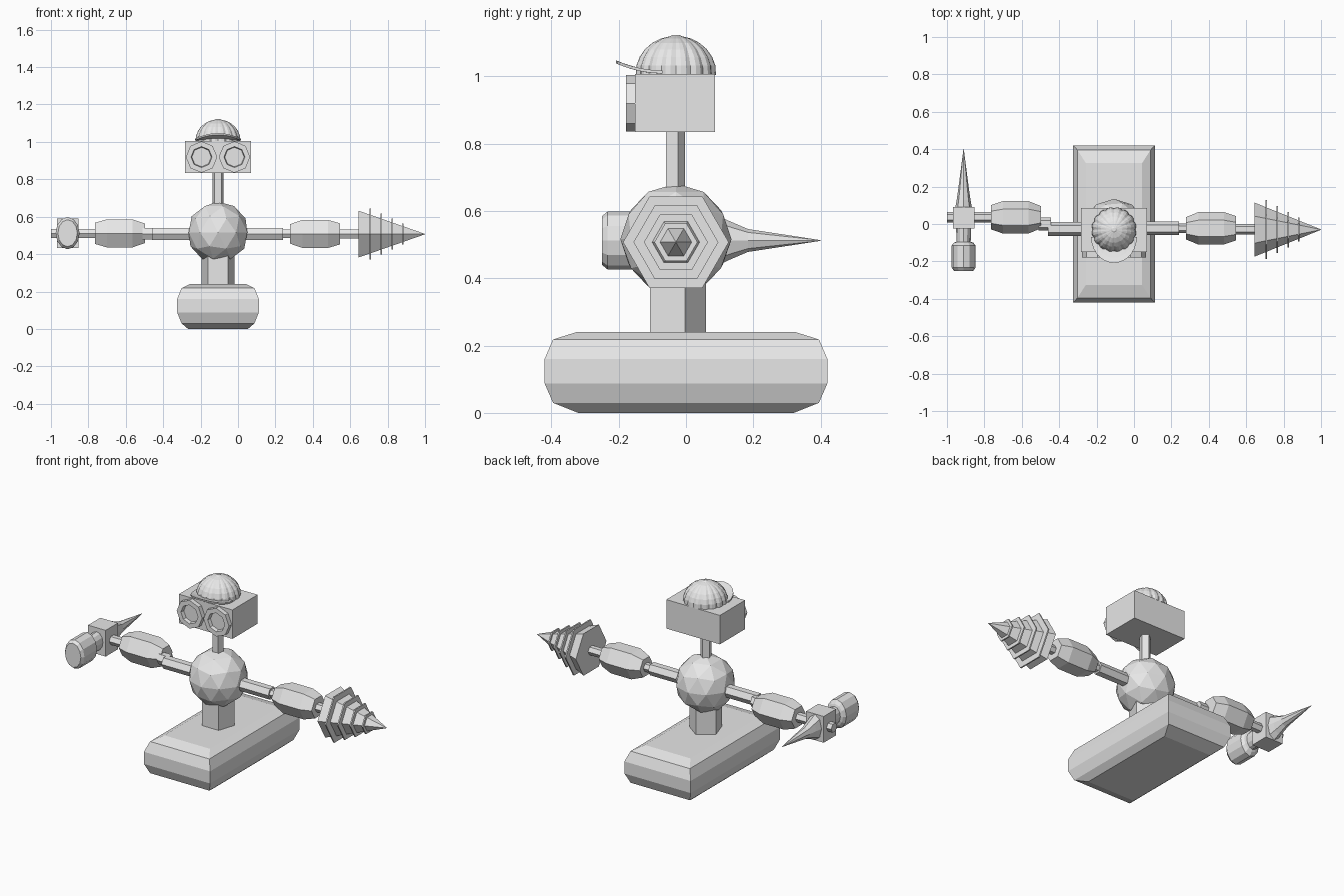
import bpy, bmesh, math

if "Cube" in bpy.data.objects:
    bpy.data.objects.remove(bpy.data.objects["Cube"])

grey = bpy.data.materials.new("plain grey")
grey.diffuse_color = (0.8, 0.8, 0.8, 1)
grey.use_nodes = True
grey.node_tree.nodes["Principled BSDF"].inputs["Base Color"].default_value = grey.diffuse_color


def finish(name, bm):
    bmesh.ops.recalc_face_normals(bm, faces=bm.faces)
    me = bpy.data.meshes.new(name)
    bm.to_mesh(me)
    bm.free()
    me.materials.append(grey)
    ob = bpy.data.objects.new(name, me)
    bpy.context.collection.objects.link(ob)
    return ob


def skin(bm, loops):
    """Bridge closed loops of coordinates and cap both ends."""
    rows = [[bm.verts.new(p) for p in loop] for loop in loops]
    n = len(rows[0])
    for a, b in zip(rows, rows[1:]):
        for i in range(n):
            j = (i + 1) % n
            bm.faces.new((a[i], a[j], b[j], b[i]))
    bm.faces.new(rows[0])
    bm.faces.new(rows[-1])


def loft(name, axis, centre, rings, n, phase=0, ripple=(1,)):
    """Rings are (position on axis, radius a, radius b); centre is the other two coordinates."""
    loops = []
    for t, ra, rb in rings:
        loop = []
        for i in range(n):
            ang = math.radians(phase) + 2 * math.pi * i / n
            k = ripple[i % len(ripple)]
            a = centre[0] + ra * k * math.cos(ang)
            b = centre[1] + rb * k * math.sin(ang)
            loop.append({'x': (t, a, b), 'y': (a, t, b), 'z': (a, b, t)}[axis])
        loops.append(loop)
    bm = bmesh.new()
    skin(bm, loops)
    return finish(name, bm)


def rod(name, x0, x1, y, r, z=0.508):
    return loft(name, 'x', (y, z), [(x0, r, r), (x1, r, r)], 6)


def box(name, lo, hi):
    bm = bmesh.new()
    bmesh.ops.create_cube(bm, size=1)
    for v in bm.verts:
        v.co = [(l + h) / 2 + c * (h - l) for c, l, h in zip(v.co, lo, hi)]
    return finish(name, bm)


CX, CY = -0.107, -0.03

# Base: rounded slab made of stacked rectangles
bm = bmesh.new()
levels = [(0, .16, .32), (.03, .195, .395), (.088, .218, .42),
          (.16, .218, .42), (.218, .195, .395), (.24, .15, .325)]
skin(bm, [[(CX + sx * hx, sy * hy, z) for sx, sy in ((-1, -1), (1, -1), (1, 1), (-1, 1))]
          for z, hx, hy in levels])
finish("base", bm)

# Five-sided waist and neck
loft("waist", 'z', (CX, -.032), [(.23, .092, .092), (.42, .092, .092)], 5, 90)
loft("neck", 'z', (CX, -.034), [(.62, .031, .031), (.84, .031, .031)], 5, 90)

# Faceted ball body
bm = bmesh.new()
bmesh.ops.create_icosphere(bm, subdivisions=2, radius=.165)
bmesh.ops.translate(bm, vec=(CX, CY, .516), verts=bm.verts)
finish("body", bm)

# Head and recessed eight-sided eyes
box("head", (-.283, -.151, .834), (.069, .086, 1.006))
for side, s in (("left", -1), ("right", 1)):
    loft("eye_" + side, 'y', (CX + s * .088, .919),
         [(-.148, .084, .084), (-.178, .084, .084), (-.178, .056, .056), (-.157, .052, .052)], 8)

# Ribbed cap
dome = [(1.004, .12, .12)]
for deg in (12, 26, 40, 54, 68, 82):
    a = math.radians(deg)
    dome.append((1.008 + .112 * math.sin(a), .121 * math.cos(a), .121 * math.cos(a)))
loft("cap", 'z', (CX, CY), dome, 48, 0, (.95, 1, 1))
loft("cap_button", 'z', (CX, CY), [(1.1, .018, .018), (1.118, .018, .018), (1.123, .01, .01)], 8)

# Cap brim: half-oval plate bending upward to the front
bm = bmesh.new()
grid = []
steps = 14
for lift in (0, .009):
    rows = []
    for r in (.4, .6, .8, 1):
        row = []
        for i in range(steps + 1):
            a = math.pi + math.pi * i / steps
            f = -r * math.sin(a)
            row.append(bm.verts.new((CX + .122 * r * math.cos(a), -.07 - .138 * f,
                                     1.008 + .03 * f * f + lift)))
        rows.append(row)
    grid.append(rows)
for rows in grid:
    for a, b in zip(rows, rows[1:]):
        for i in range(steps):
            bm.faces.new((a[i], a[i + 1], b[i + 1], b[i]))
low, high = grid
for k in (0, -1):
    for i in range(steps):
        bm.faces.new((low[k][i], low[k][i + 1], high[k][i + 1], high[k][i]))
for i in (0, -1):
    for k in range(3):
        bm.faces.new((low[k][i], low[k + 1][i], high[k + 1][i], high[k][i]))
finish("cap_brim", bm)

# Drill arm
sleeve = [(.278, .06), (.345, .087), (.48, .087), (.545, .065)]
rod("drill_upper_arm", -.02, .24, -.023, .037)
rod("drill_elbow", .2, .3, -.023, .026)
loft("drill_forearm", 'x', (-.023, .508), [(x, r, r) for x, r in sleeve], 6)
rod("drill_shaft", .53, .66, -.028, .027)

# Drill: six-sided cone with thin flanges
loft("drill_cone", 'x', (-.03, .507), [(.645, .144, .144), (1.0, .001, .001)], 6)
for i in range(4):
    x, r = .706 + i * .0587, .157 - i * .031
    loft("drill_flange_%d" % (i + 1), 'x', (-.03, .507),
         [(x - .004, r, r), (x + .004, r, r)], 6)

# Hammer arm
HY, HZ = .036, .511
rod("hammer_upper_arm", -.46, -.2, -.027, .037)
rod("hammer_elbow", -.51, -.445, .0, .035)
loft("hammer_forearm", 'x', (HY, HZ), [(-.22 - x, r, r) for x, r in sleeve], 6)
rod("hammer_shaft", -1.0, -.75, HY, .028, HZ)

# Hammer: oval striking face, neck, block and spike
HX = -.911
loft("hammer_head", 'y', (HX, .512),
     [(-.25, .052, .072), (-.233, .064, .086), (-.115, .064, .086), (-.1, .052, .066),
      (-.095, .038, .052), (-.02, .04, .055)], 12)
box("hammer_block", (HX - .058, -.025, .434), (HX + .058, .09, .59))
loft("hammer_spike", 'y', (HX, .512),
     [(.085, .045, .078), (.128, .037, .058), (.184, .029, .034), (.4, .001, .001)], 8)
